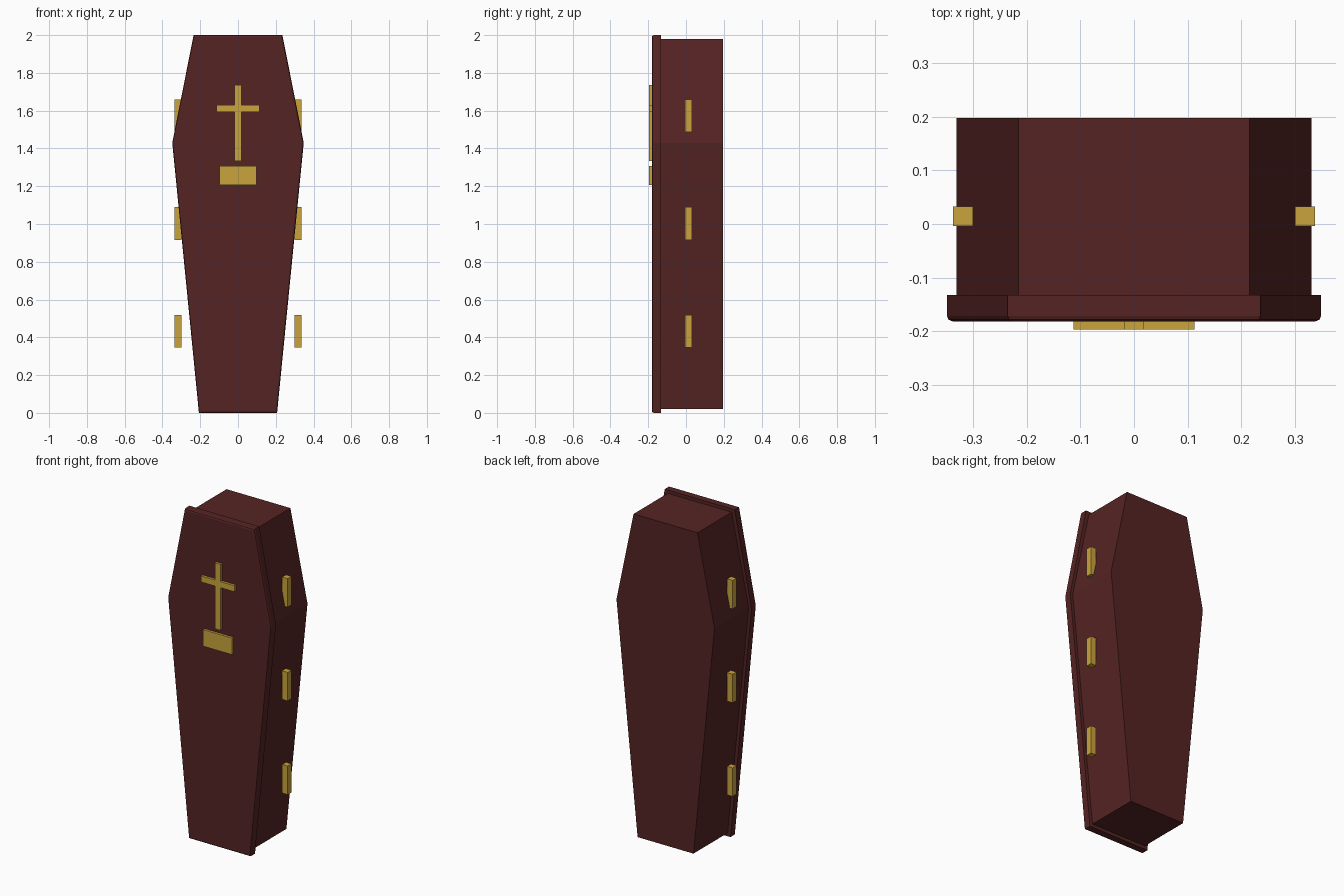
import bpy, bmesh

if "Cube" in bpy.data.objects:
    bpy.data.objects.remove(bpy.data.objects["Cube"])


def material(name, color):
    m = bpy.data.materials.new(name)
    m.diffuse_color = (*color, 1)
    m.use_nodes = True
    m.node_tree.nodes["Principled BSDF"].inputs["Base Color"].default_value = m.diffuse_color
    return m


wood = material("dark red wood", (0.092, 0.017, 0.017))
gold = material("gold", (0.59, 0.37, 0.045))


def add_object(name, bm, mat):
    bmesh.ops.recalc_face_normals(bm, faces=bm.faces)
    me = bpy.data.meshes.new(name)
    bm.to_mesh(me)
    bm.free()
    me.materials.append(mat)
    ob = bpy.data.objects.new(name, me)
    bpy.context.collection.objects.link(ob)
    return ob


def coffin_prism(name, half_profile, y0, y1, front_bevel=0):
    """Extrude a mirrored (half width, z) outline from y0 (front) to y1."""
    outline = half_profile + [(-x, z) for x, z in reversed(half_profile)]
    bm = bmesh.new()
    face = bm.faces.new([bm.verts.new((x, y0, z)) for x, z in outline])
    ext = bmesh.ops.extrude_face_region(bm, geom=[face], use_keep_orig=True)
    for v in ext["geom"]:
        if isinstance(v, bmesh.types.BMVert):
            v.co.y = y1
    if front_bevel:
        edges = [e for e in bm.edges
                 if all(abs(v.co.y - y0) < 1e-5 for v in e.verts)]
        bmesh.ops.bevel(bm, geom=edges, offset=front_bevel, segments=2,
                        profile=0.5, affect='EDGES')
    return add_object(name, bm, wood)


def box(name, x, y, z):
    """Gold box given its (min, max) range on each axis."""
    bm = bmesh.new()
    bmesh.ops.create_cube(bm, size=1)
    for v in bm.verts:
        v.co = [r[0] if c < 0 else r[1] for c, r in zip(v.co, (x, y, z))]
    return add_object(name, bm, gold)


# Body and overhanging lid
coffin_prism("body", [(0.188, 0.02), (0.33, 1.43), (0.215, 1.98)], -0.132, 0.197)
coffin_prism("lid", [(0.207, 0), (0.348, 1.43), (0.235, 2)], -0.181, -0.132, 0.01)

# Cross and name plate on the lid
FRONT = (-0.196, -0.178)
box("cross_upright", (-0.019, 0.019), FRONT, (1.333, 1.735))
box("cross_bar", (-0.113, 0.113), FRONT, (1.593, 1.63))
box("plate", (-0.098, 0.098), FRONT, (1.206, 1.307))

# Three handles on each side
for side, label in ((-1, "left"), (1, "right")):
    for i, z in enumerate((0.432, 1.002, 1.573)):
        box(f"handle_{label}_{i + 1}", sorted((side * 0.3, side * 0.337)),
            (-0.004, 0.033), (z - 0.087, z + 0.087))
